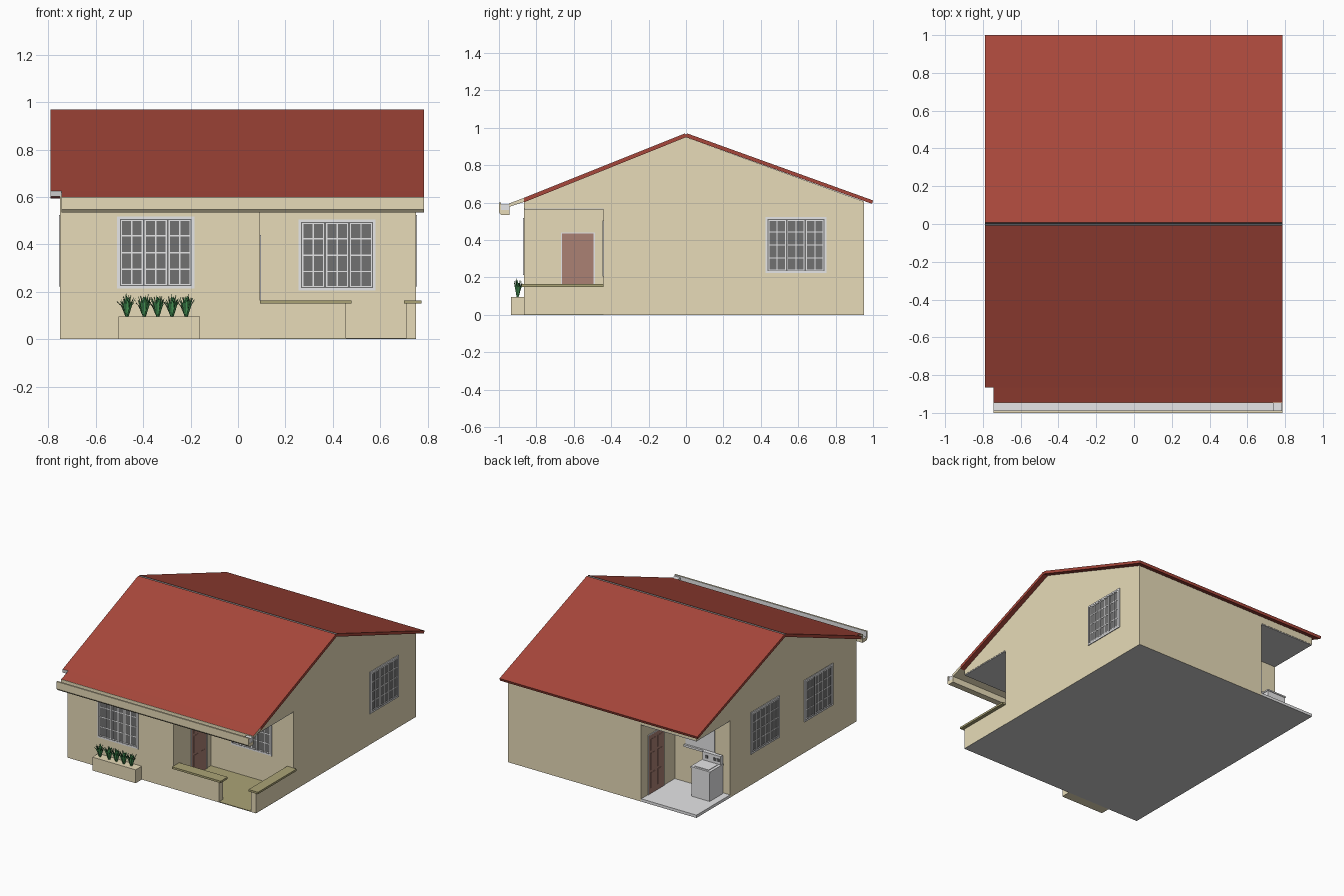
import bpy, bmesh, math, random
from mathutils import Matrix, Vector

if "Cube" in bpy.data.objects:
    bpy.data.objects.remove(bpy.data.objects["Cube"])

random.seed(4)


def material(name, r, g, b):
    m = bpy.data.materials.new(name)
    m.diffuse_color = (r, g, b, 1)
    m.use_nodes = True
    m.node_tree.nodes["Principled BSDF"].inputs["Base Color"].default_value = m.diffuse_color
    return m


WALL = material("beige wall", .80, .71, .48)
ROOF = material("red roof", .39, .063, .043)
LIGHT = material("light grey", .80, .80, .81)
GREY = material("mid grey", .60, .60, .60)
GLASS = material("dark glass", .165, .165, .165)
OLIVE = material("olive stone", .41, .37, .18)
DOOR = material("brown door", .41, .22, .175)
GREEN = material("leaf green", .07, .34, .10)
DARKGREEN = material("dark leaf green", .03, .15, .05)


def finish(name, bm, mats, matrix=Matrix()):
    bmesh.ops.recalc_face_normals(bm, faces=bm.faces)
    me = bpy.data.meshes.new(name)
    bm.to_mesh(me)
    bm.free()
    for m in mats:
        me.materials.append(m)
    ob = bpy.data.objects.new(name, me)
    ob.matrix_world = matrix
    bpy.context.collection.objects.link(ob)
    return ob


def add_box(bm, x0, x1, y0, y1, z0, z1, mi=0):
    size = Matrix.Diagonal((x1 - x0, y1 - y0, z1 - z0, 1))
    mid = Matrix.Translation(((x0 + x1) / 2, (y0 + y1) / 2, (z0 + z1) / 2))
    r = bmesh.ops.create_cube(bm, size=1, matrix=mid @ size)
    for f in {f for v in r["verts"] for f in v.link_faces}:
        f.material_index = mi


def box(name, mat, *dims):
    bm = bmesh.new()
    add_box(bm, *dims)
    return finish(name, bm, [mat])


def prism(name, pts, x0, x1, mats, rule=None):
    """Extrude a (y, z) profile along x; rule picks the material per face."""
    bm = bmesh.new()
    f = bm.faces.new([bm.verts.new((x0, y, z)) for y, z in pts])
    r = bmesh.ops.extrude_face_region(bm, geom=[f])
    vs = [v for v in r["geom"] if isinstance(v, bmesh.types.BMVert)]
    bmesh.ops.translate(bm, verts=vs, vec=(x1 - x0, 0, 0))
    bmesh.ops.recalc_face_normals(bm, faces=bm.faces)
    if rule:
        for f in bm.faces:
            f.material_index = rule(f.normal, f.calc_center_median())
    return finish(name, bm, mats)


def placed(x, y, z, turn):
    return Matrix.Translation((x, y, z)) @ Matrix.Rotation(math.radians(turn), 4, 'Z')


# House body with two corner porches cut out
house = prism("house_walls", [(-.866, 0), (.952, 0), (.952, .606), (0, .95), (-.866, .606)],
              -.75, .75, [WALL, GREY], lambda n, c: 1 if n.z < -.9 else 0)
cuts = [("front_porch_cutter", .092, .9, -1.1, -.44, -.2, .57),
        ("back_porch_cutter", -.9, -.31, .57, 1.2, -.2, .555)]
for name, *dims in cuts:
    c = box(name, WALL, *dims)
    c.hide_render = True
    c.hide_set(True)
    c.display_type = 'WIRE'
    mod = house.modifiers.new(name, 'BOOLEAN')
    mod.operation, mod.solver, mod.object = 'DIFFERENCE', 'EXACT', c
box("front_porch_ceiling", GREY, .095, .748, -.864, -.442, .564, .571)
box("back_porch_ceiling", GREY, -.748, -.312, .572, .95, .549, .556)


# Roof with a dark ridge groove and grey front end, and the eave strip for the gutter
def roof_rule(n, c):
    if abs(c.y) < .01 and n.z > .1:
        return 2
    return 1 if n.y < -.9 else 0


prism("roof", [(-.866, .626), (-.007, .97), (0, .962), (.007, .97), (1, .612),
               (.994, .594), (0, .95), (-.866, .602)],
      -.79, .785, [ROOF, GREY, GLASS], roof_rule)
prism("front_eave", [(-.866, .626), (-.945, .596), (-.945, .578), (-.866, .604)],
      -.745, .785, [ROOF, WALL], lambda n, c: 0 if n.z > .5 else 1)
prism("gutter", [(-1, .60), (-1, .548), (-.988, .535), (-.943, .535), (-.943, .596),
                 (-.947, .596), (-.947, .56), (-.988, .56), (-.988, .60)],
      -.745, .785, [WALL, LIGHT],
      lambda n, c: 1 if (n.z > .9 and c.z < .59) or (n.y > .9 and c.y < -.98) else 0)
box("gutter_end", LIGHT, .735, .783, -.988, -.947, .56, .59)

# Front porch floor, low walls and caps
box("front_porch_floor", OLIVE, .09, .75, -.866, -.43, .002, .005)
box("front_porch_base", GREY, .09, .75, -.866, -.43, 0, .002)
box("front_low_wall", WALL, .09, .455, -.866, -.82, .002, .15)
box("side_low_wall", WALL, .71, .75, -.866, -.43, .002, .15)
box("front_wall_cap", OLIVE, .092, .478, -.88, -.80, .15, .164)
box("side_wall_cap", OLIVE, .70, .775, -.88, -.44, .15, .164)

# Back porch slab
box("back_porch_slab", LIGHT, -.75, -.30, .56, .952, .004, .02)
box("back_porch_base", GREY, -.75, -.30, .56, .952, 0, .004)


# Windows: outer frame, three casements, each two panes wide and four high
def window(name, x, y, z0, turn, w=.325, h=.30, casements=3):
    bm = bmesh.new()

    def ring(x0, x1, a, b, t, d, mi):
        for xs in ((x0, x0 + t), (x1 - t, x1)):
            add_box(bm, *xs, -d, 0, a, b, mi)
        for zs in ((a, a + t), (b - t, b)):
            add_box(bm, x0 + t, x1 - t, -d, 0, *zs, mi)
    add_box(bm, -w / 2, w / 2, -.002, 0, 0, h, 1)
    ring(-w / 2, w / 2, 0, h, .011, .006, 0)
    cw, ch = (w - .022) / casements, h - .022
    for i in range(casements):
        l = -w / 2 + .011 + i * cw
        ring(l, l + cw, .011, .011 + ch, .004, .005, 1)
        ring(l + .004, l + cw - .004, .015, .007 + ch, .005, .0045, 0)
        add_box(bm, l + cw / 2 - .003, l + cw / 2 + .003, -.004, 0, .015, .007 + ch, 0)
        for k in (1, 2, 3):
            z = .011 + ch * k / 4
            add_box(bm, l + .004, l + cw - .004, -.0035, 0, z - .003, z + .003, 0)
    finish(name, bm, [LIGHT, GLASS], placed(x, y, z0, turn))


window("front_window", -.347, -.866, .213, 0, h=.305)
window("porch_window", .418, -.44, .205, 0)
window("right_window", .75, .588, .223, 90)
window("left_window_rear", -.75, .175, .223, -90)
window("left_window_front", -.75, -.435, .223, -90)

# Pale board with a ledge on the back porch wall
box("back_porch_board", LIGHT, -.63, -.40, .57, .576, .295, .48)
box("back_porch_ledge", LIGHT, -.635, -.395, .57, .59, .28, .295)


# Panelled doors with light frames
def door(name, x, y, z0, turn, w=.175, h=.425):
    bm = bmesh.new()
    add_box(bm, -w / 2, w / 2, -.004, 0, 0, h, 0)
    for s in (-1, 1):
        add_box(bm, s * w / 2 - .003, s * w / 2 + .003, -.006, 0, 0, h + .003, 1)
        for a, b in ((.04, .15), (.17, .29), (.31, .39)):
            c = s * w * .22
            add_box(bm, c - .026, c + .026, -.006, 0, a, b, 0)
    add_box(bm, -w / 2, w / 2, -.006, 0, h - .003, h + .003, 1)
    finish(name, bm, [DOOR, LIGHT], placed(x, y, z0, turn))


door("front_door", .092, -.578, .005, 90, h=.432)
door("back_door", -.31, .785, .02, -90)

# Washing machine on the back porch
bm = bmesh.new()
add_box(bm, -.70, -.555, .58, .73, .02, .225)
add_box(bm, -.705, -.55, .578, .735, .225, .235)
add_box(bm, -.70, -.555, .58, .605, .235, .295)
add_box(bm, -.685, -.57, .62, .72, .235, .239)
for x in (-.68, -.65, -.59):
    add_box(bm, x - .009, x + .009, .605, .611, .255, .275, 1)
finish("washing_machine", bm, [LIGHT, GLASS])

# Planter with five spiky plants
box("planter", WALL, -.505, -.16, -.935, -.866, 0, .096)
for n, px in enumerate((-.468, -.395, -.338, -.278, -.218)):
    bm = bmesh.new()
    for i in range(20):
        a = i * 2.4
        lean = .008 + .036 * (i % 5) / 4
        d = Vector((math.cos(a), math.sin(a) * .7, 0))
        side = Vector((-math.sin(a), math.cos(a), 0)) * .006
        base = Vector((px, -.9, .094)) + d * .005
        mid = base + d * lean * .45 + Vector((0, 0, .06 - lean * .3))
        tip = base + d * lean + Vector((0, 0, random.uniform(.09, .108) - lean * .6))
        q = [bm.verts.new(p) for p in
             (base - side * .6, base + side * .6, mid + side, tip, mid - side)]
        bm.faces.new(q).material_index = i % 2
    finish("plant_%d" % (n + 1), bm, [GREEN, DARKGREEN])
